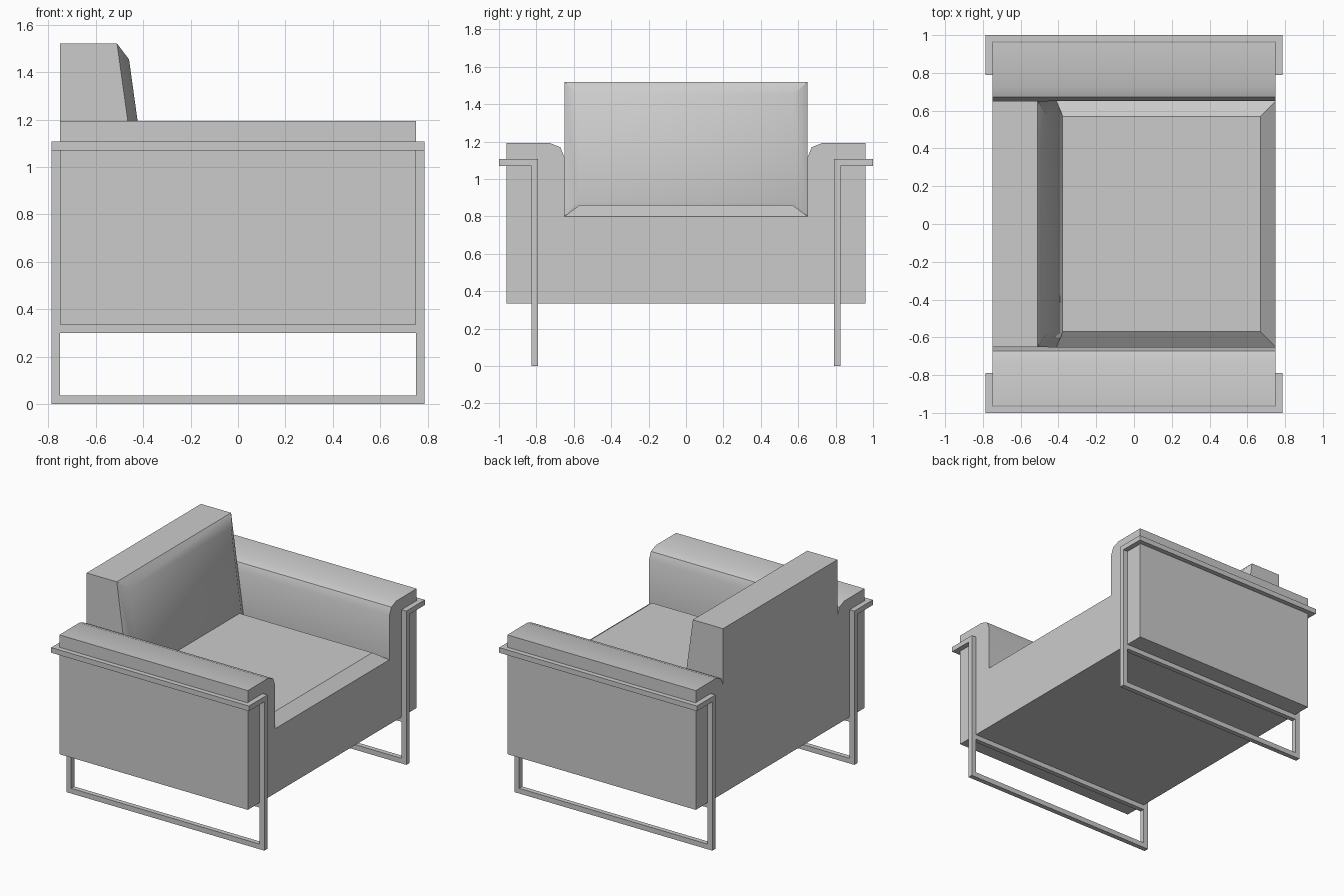
import bpy, bmesh, math
from mathutils import Vector

cube = bpy.data.objects.get("Cube")
if cube:
    bpy.data.objects.remove(cube, do_unlink=True)

grey = bpy.data.materials.new("plain_grey")
grey.use_nodes = True
COLOUR = (0.6, 0.6, 0.6, 1.0)
grey.diffuse_color = COLOUR
grey.node_tree.nodes["Principled BSDF"].inputs["Base Color"].default_value = COLOUR


def finish(bm, name, smooth=False):
    """Turn a bmesh into a named grey object."""
    bmesh.ops.recalc_face_normals(bm, faces=bm.faces[:])
    mesh = bpy.data.meshes.new(name)
    bm.to_mesh(mesh)
    bm.free()
    mesh.materials.append(grey)
    obj = bpy.data.objects.new(name, mesh)
    bpy.context.collection.objects.link(obj)
    if smooth:
        bpy.ops.object.select_all(action='DESELECT')
        obj.select_set(True)
        bpy.context.view_layer.objects.active = obj
        bpy.ops.object.shade_smooth_by_angle(angle=math.radians(33))
    return obj


def prism(points, offset):
    """Extrude a closed outline along offset."""
    bm = bmesh.new()
    face = bm.faces.new([bm.verts.new(p) for p in points])
    ext = bmesh.ops.extrude_face_region(bm, geom=[face])
    moved = [v for v in ext["geom"] if isinstance(v, bmesh.types.BMVert)]
    bmesh.ops.translate(bm, verts=moved, vec=offset)
    bmesh.ops.recalc_face_normals(bm, faces=bm.faces[:])
    return bm


def puff(bm, direction, thickness, depth):
    """Inset and raise the face that looks most along direction."""
    bm.normal_update()
    face = max(bm.faces, key=lambda f: f.normal.dot(Vector(direction)))
    bmesh.ops.inset_region(bm, faces=[face], thickness=thickness,
                           depth=depth, use_even_offset=True)


def add_box(bm, xs, ys, zs):
    """Add a box given its extents on each axis."""
    geom = bmesh.ops.create_cube(bm, size=1)
    for v in geom["verts"]:
        for i, (lo, hi) in enumerate((xs, ys, zs)):
            v.co[i] = lo if v.co[i] < 0 else hi


# Upholstered body: U-shaped section with rounded inner arm tops
half = [(0.96, 0.335), (0.96, 1.193), (0.73, 1.193), (0.672, 1.17), (0.65, 1.117), (0.65, 0.80)]
section = half + [(-y, z) for y, z in reversed(half)]
body = prism([(-0.75, y, z) for y, z in section], (1.5, 0, 0))
finish(body, "body_with_arms", smooth=True)

# Seat cushion: crowned top between the arms
seat = prism([(-0.55, -0.65, 0.78), (0.75, -0.65, 0.78),
              (0.75, 0.65, 0.78), (-0.55, 0.65, 0.78)], (0, 0, 0.02))
puff(seat, (0, 0, 1), 0.08, 0.06)
finish(seat, "seat_cushion", smooth=True)

# Backrest: sloped front with a padded panel
back = prism([(-0.75, -0.65, 0.80), (-0.41, -0.65, 0.80),
              (-0.51, -0.65, 1.52), (-0.75, -0.65, 1.52)], (0, 1.3, 0))
puff(back, (1, 0, 0), 0.073, 0.041)
finish(back, "backrest", smooth=True)

# Metal frames: leg loop under each arm and a rail around it
for name, side in (("right_arm_frame", -1), ("left_arm_frame", 1)):
    bm = bmesh.new()
    leg_y = sorted((side * 0.79, side * 0.825))
    arm_y = sorted((side * 0.79, side * 1.0))
    rail_y = sorted((side * 0.965, side * 1.0))
    for end in (-1, 1):
        end_x = sorted((end * 0.75, end * 0.787))
        add_box(bm, end_x, leg_y, (0, 1.07))
        add_box(bm, end_x, arm_y, (1.07, 1.107))
    add_box(bm, (-0.75, 0.75), leg_y, (0, 0.037))
    add_box(bm, (-0.75, 0.75), leg_y, (0.30, 0.335))
    add_box(bm, (-0.75, 0.75), rail_y, (1.07, 1.107))
    finish(bm, name)
